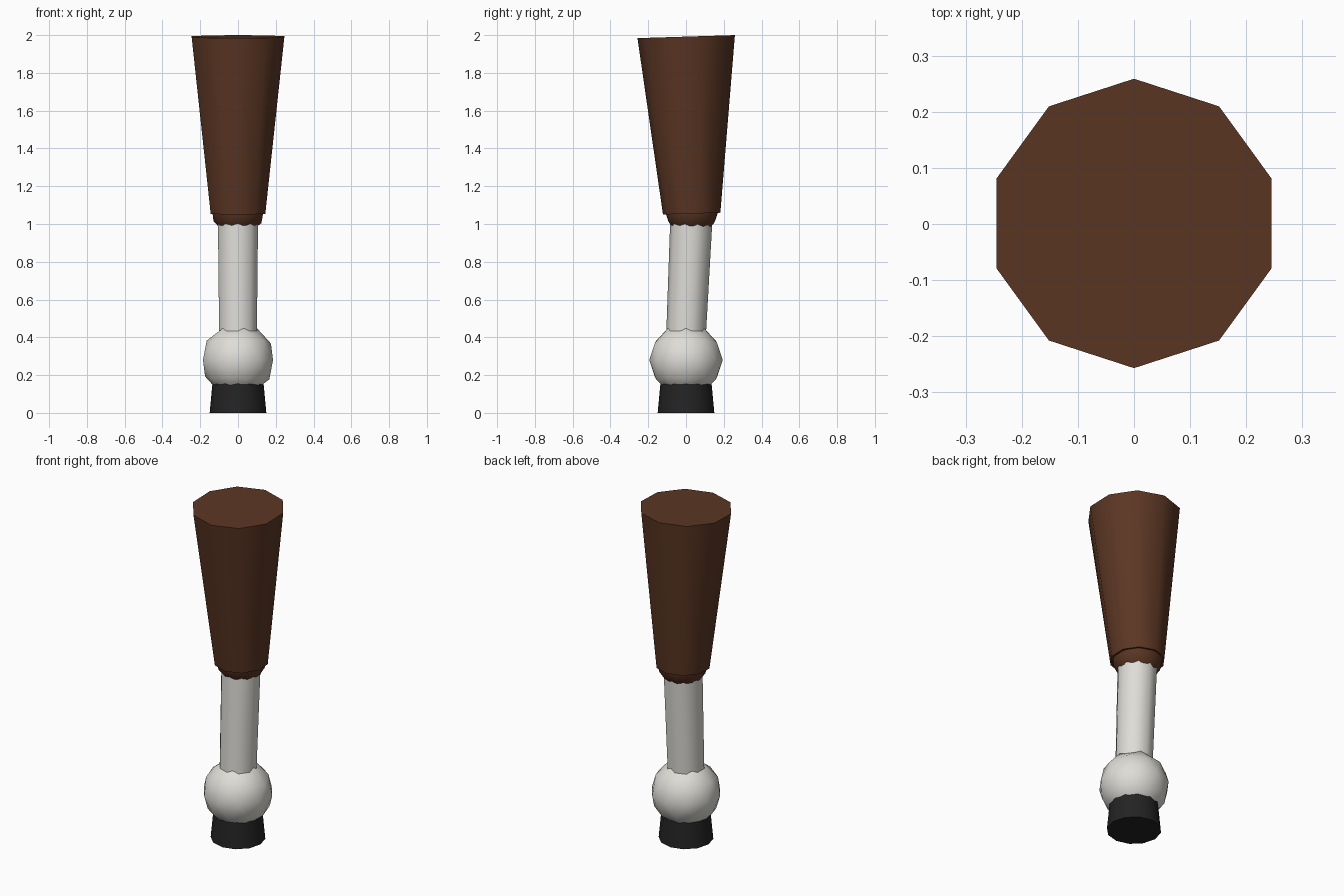
import bpy, math
from mathutils import Vector

if "Cube" in bpy.data.objects:
    bpy.data.objects.remove(bpy.data.objects["Cube"])


def material(name, rgb):
    m = bpy.data.materials.new(name)
    m.diffuse_color = (*rgb, 1)
    m.use_nodes = True
    m.node_tree.nodes["Principled BSDF"].inputs["Base Color"].default_value = m.diffuse_color
    return m


BROWN = material("brown_coat", (0.105, 0.037, 0.017))
WHITE = material("white_coat", (0.73, 0.72, 0.68))
BLACK = material("black_hoof", (0.017, 0.017, 0.017))


def finish(name, mat):
    ob = bpy.context.object
    ob.name = name
    ob.data.materials.append(mat)
    bpy.ops.object.shade_smooth_by_angle(angle=math.radians(50))
    return ob


def tapered(name, a, b, ra, rb, sides, mat):
    """Cone segment in the y-z plane from a (y, z) to b (y, z)."""
    a, b = Vector((0, *a)), Vector((0, *b))
    d = b - a
    bpy.ops.mesh.primitive_cone_add(
        vertices=sides, radius1=ra, radius2=rb, depth=d.length,
        location=(a + b) / 2, rotation=(math.atan2(-d.y, d.z), 0, 0))
    return finish(name, mat)


def ball(name, y, z, r, mat):
    bpy.ops.mesh.primitive_ico_sphere_add(subdivisions=2, radius=r, location=(0, y, z))
    return finish(name, mat)


# Hoof and fetlock joint
tapered("hoof", (0, 0), (0, 0.16), 0.15, 0.135, 12, BLACK)
ball("fetlock", 0, 0.28, 0.195, WHITE)
# Shank leaning slightly back up to the knee
tapered("shank", (-0.004, 0.32), (0.03, 1.06), 0.104, 0.112, 10, WHITE)
ball("knee", 0.03, 1.08, 0.145, BROWN)
# Thick upper leg
tapered("upper_leg", (0.03, 1.055), (0.001, 1.992), 0.152, 0.258, 10, BROWN)
